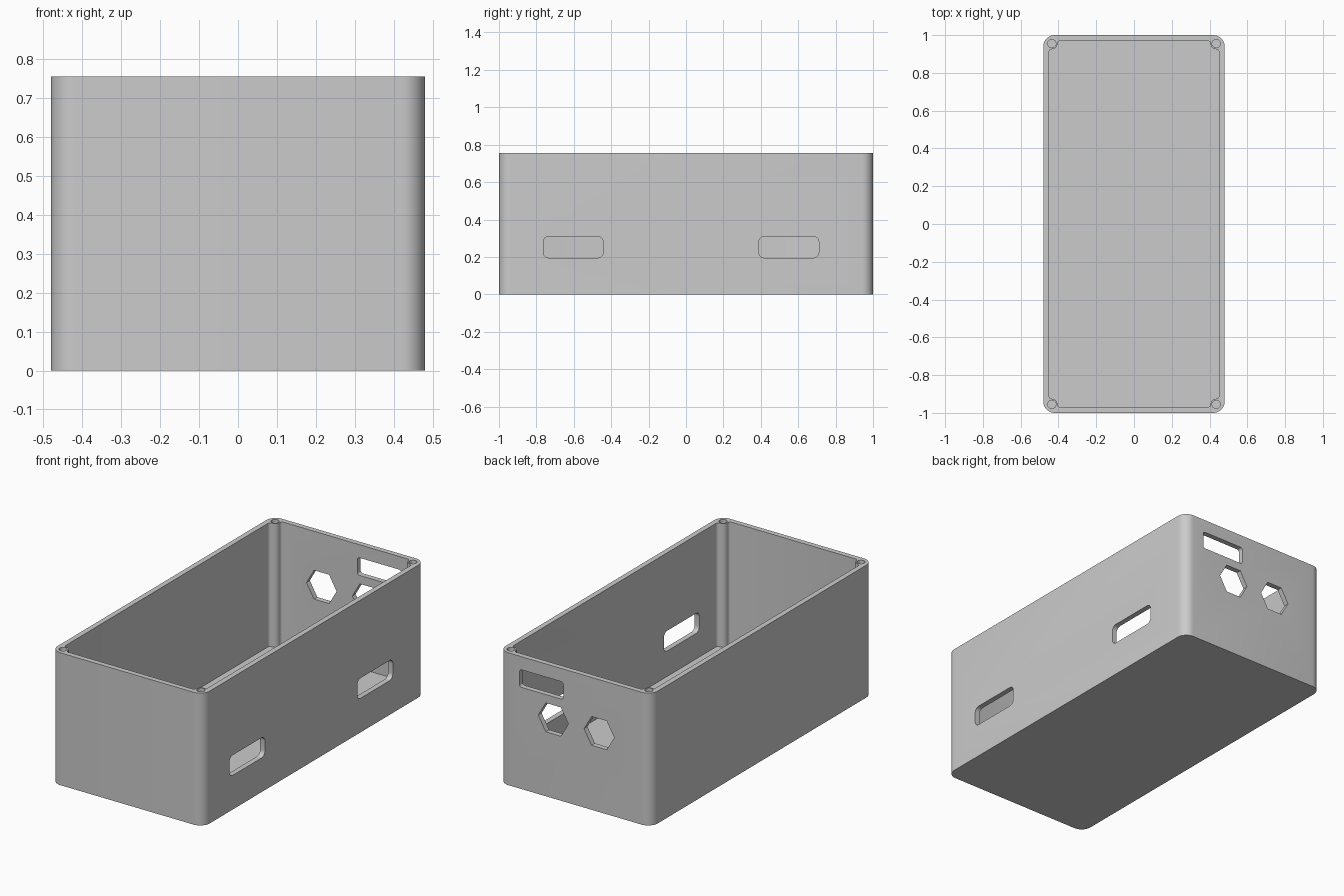
import bpy, bmesh
from math import radians, cos, sin
from mathutils import Vector

if "Cube" in bpy.data.objects:
    bpy.data.objects.remove(bpy.data.objects["Cube"])

HX, HY, H = 0.48, 1.0, 0.755      # half width, half depth, height
WALL, FLOOR = 0.03, 0.05
POST_X, POST_Y, POST_R = 0.435, 0.955, 0.03

grey = bpy.data.materials.new("plain_grey")
grey.use_nodes = True
grey.diffuse_color = (0.6, 0.6, 0.6, 1)
grey.node_tree.nodes["Principled BSDF"].inputs["Base Color"].default_value = (0.6, 0.6, 0.6, 1)


def arc(cx, cy, r, a0, a1, n=8):
    angles = [radians(a0 + (a1 - a0) * i / n) for i in range(n + 1)]
    return [(cx + r * cos(a), cy + r * sin(a)) for a in angles]


def mirror_quadrant(q):
    """Closed outline from its +x +y quarter, listed anticlockwise."""
    return (q + [(-x, y) for x, y in reversed(q)]
            + [(-x, -y) for x, y in q] + [(x, -y) for x, y in reversed(q)])


def rounded_rect(hx, hy, r):
    return mirror_quadrant(arc(hx - r, hy - r, r, 0, 90))


def prism(name, outline, origin, u, v, depth):
    """Extrude a 2D outline lying in the u, v plane along u x v."""
    origin, u, v = Vector(origin), Vector(u), Vector(v)
    bm = bmesh.new()
    face = bm.faces.new([bm.verts.new(origin + u * a + v * b) for a, b in outline])
    grown = bmesh.ops.extrude_face_region(bm, geom=[face])["geom"]
    bmesh.ops.translate(bm, vec=u.cross(v) * depth,
                        verts=[g for g in grown if isinstance(g, bmesh.types.BMVert)])
    bmesh.ops.recalc_face_normals(bm, faces=bm.faces)
    mesh = bpy.data.meshes.new(name)
    bm.to_mesh(mesh)
    bm.free()
    obj = bpy.data.objects.new(name, mesh)
    bpy.context.collection.objects.link(obj)
    return obj


X, Y, Z = (1, 0, 0), (0, 1, 0), (0, 0, 1)
box = prism("enclosure_box", rounded_rect(HX, HY, 0.06), (0, 0, 0), X, Y, H)
box.data.materials.append(grey)
cutters = []

# Cavity, leaving a rounded screw post with small fillets in each corner
f = 0.015
quarter = (arc(HX - WALL - f, POST_Y - POST_R - f, f, 0, 90, 4)
           + arc(POST_X, POST_Y, POST_R, 270, 180)[1:]
           + arc(POST_X - POST_R - f, HY - WALL - f, f, 0, 90, 4)[1:])
cutters.append(prism("cavity_cutter", mirror_quadrant(quarter), (0, 0, FLOOR), X, Y, H))

# Screw holes in the posts
for sx in (-1, 1):
    for sy in (-1, 1):
        cutters.append(prism("screw_hole_cutter", arc(0, 0, 0.022, 0, 360, 24)[:-1],
                             (sx * POST_X, sy * POST_Y, H - 0.15), X, Y, 0.3))

# Two rounded slots in the left side wall
for y in (-0.603, 0.55):
    cutters.append(prism("side_slot_cutter", rounded_rect(0.16, 0.0575, 0.03),
                         (0.4, y, 0.2525), Y, Z, 0.2))

# Rectangular window and two hexagonal holes in the back wall
cutters.append(prism("back_window_cutter", rounded_rect(0.138, 0.05, 0.014),
                     (0.212, 1.1, 0.63), X, Z, 0.2))
for x in (0.137, -0.152):
    cutters.append(prism("hex_hole_cutter", arc(0, 0, 0.095, 0, 360, 6)[:-1],
                         (x, 1.1, 0.45), X, Z, 0.2))

for cutter in cutters:
    cutter.hide_render = True
    mod = box.modifiers.new(cutter.name, 'BOOLEAN')
    mod.operation, mod.solver, mod.object = 'DIFFERENCE', 'EXACT', cutter

# Bake the cuts and drop the cutters
bpy.context.view_layer.update()
baked = bpy.data.meshes.new_from_object(box.evaluated_get(bpy.context.evaluated_depsgraph_get()))
box.modifiers.clear()
box.data = baked
for cutter in cutters:
    bpy.data.objects.remove(cutter)
baked.materials.clear()
baked.materials.append(grey)
for poly in baked.polygons:
    poly.material_index = 0

bpy.ops.object.select_all(action='DESELECT')
box.select_set(True)
bpy.context.view_layer.objects.active = box
bpy.ops.object.shade_smooth_by_angle(angle=radians(30))
